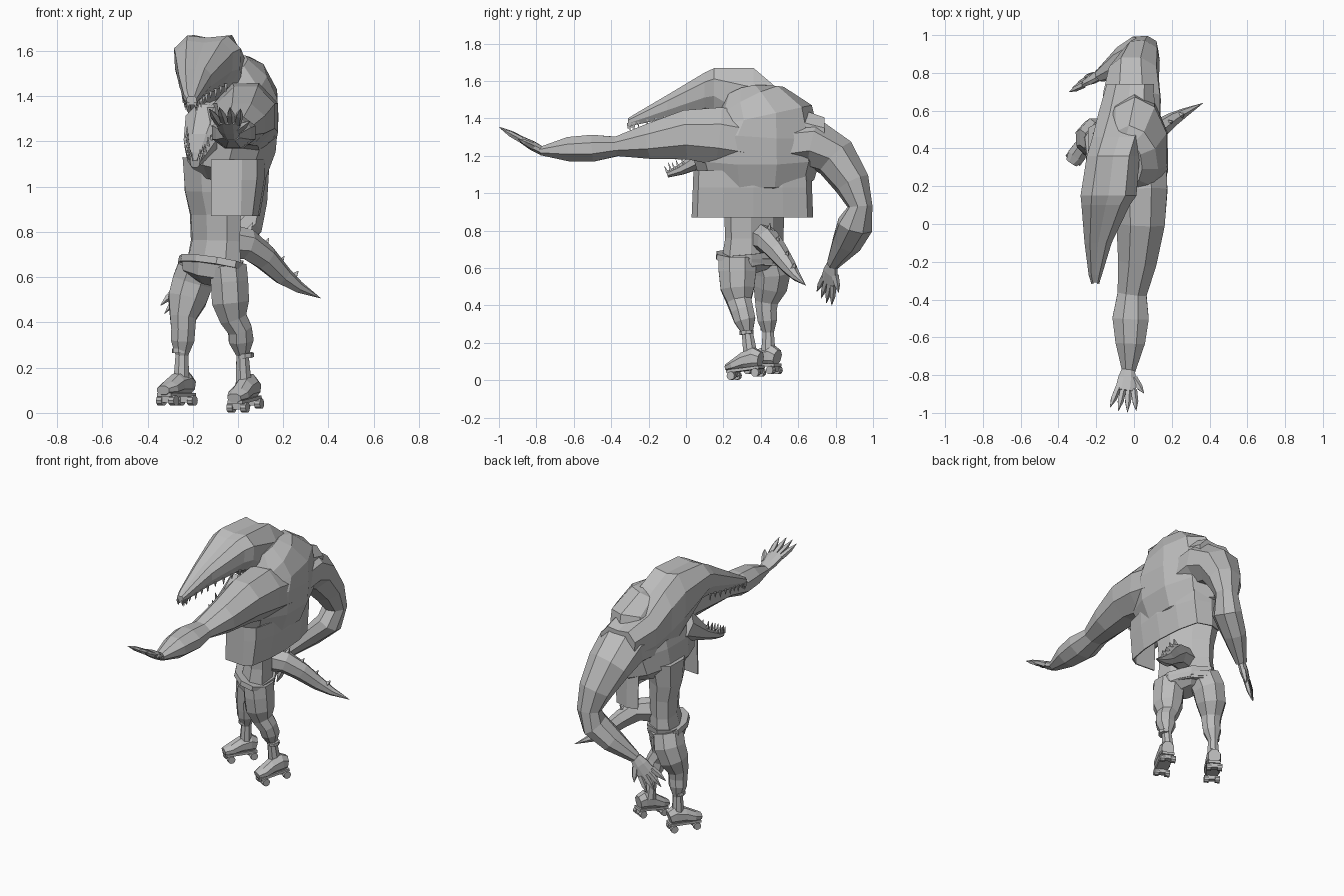
import bpy, bmesh, math
from mathutils import Vector, Matrix

cube = bpy.data.objects.get("Cube")
if cube:
    bpy.data.objects.remove(cube)

GREY = (0.5, 0.5, 0.5, 1)
grey = bpy.data.materials.new("plain grey")
grey.use_nodes = True
grey.diffuse_color = GREY
grey.node_tree.nodes["Principled BSDF"].inputs["Base Color"].default_value = GREY

X, Y, Z = Vector((1, 0, 0)), Vector((0, 1, 0)), Vector((0, 0, 1))
HIP = Vector((-.5, .87, 0))  # line through both hips


def finish(name, bm, matrix=None):
    bmesh.ops.recalc_face_normals(bm, faces=bm.faces)
    mesh = bpy.data.meshes.new(name)
    bm.to_mesh(mesh)
    bm.free()
    mesh.materials.append(grey)
    ob = bpy.data.objects.new(name, mesh)
    if matrix:
        ob.matrix_world = matrix
    bpy.context.collection.objects.link(ob)
    return ob


def skin(bm, rings):
    """Join rings of points into a closed skin."""
    rows = [[bm.verts.new(p) for p in ring] for ring in rings]
    n = len(rows[0])
    for a, b in zip(rows, rows[1:]):
        for i in range(n):
            j = (i + 1) % n
            bm.faces.new((a[i], a[j], b[j], b[i]))
    bm.faces.new(rows[0])
    bm.faces.new(rows[-1])


def tube(bm, pts, ref=Y, n=8):
    """Tube through (x, y, z, half size across ref, half size along ref)."""
    c = [Vector(p[:3]) for p in pts]
    rings = []
    for i, p in enumerate(pts):
        t = (c[min(i + 1, len(c) - 1)] - c[max(i - 1, 0)]).normalized()
        s = t.cross(ref).normalized()
        u = s.cross(t)
        angles = [(k + 0.5) * math.tau / n for k in range(n)]
        k = 1 / math.cos(math.pi / n)
        rings.append([c[i] + s * p[3] * k * math.cos(a) + u * p[4] * k * math.sin(a)
                      for a in angles])
    skin(bm, rings)


def limb(name, pts, ref=Y, n=8):
    bm = bmesh.new()
    tube(bm, pts, ref, n)
    return finish(name, bm)


def spike(bm, base, tip, r, n=4):
    ref = X if abs((tip - base).normalized().x) < 0.8 else Y
    tube(bm, [(*base, r, r), (*tip, 0.001, 0.001)], ref, n)


# Waist, and hunched shoulders above it
limb("waist", [(-.11, .36, .62, .1, .175), (-.1, .365, .76, .08, .16),
               (-.1, .365, .88, .085, .165), (-.11, .36, .98, .1, .18),
               (-.1, .36, 1.12, .12, .2)], HIP)
limb("torso", [(-.06, .38, 1.02, .12, .2), (-.05, .38, 1.07, .175, .29),
               (-.02, .38, 1.19, .19, .325), (0, .38, 1.32, .18, .32),
               (.005, .395, 1.41, .168, .27), (0, .345, 1.48, .125, .19),
               (-.03, .33, 1.53, .08, .12)], n=10)

# Open vest, hanging around the back
plan = [(-.12, .04), (.02, .03), (.1, .06), (.14, .2), (.15, .36),
        (.13, .52), (.08, .65), (-.04, .68), (-.11, .66)]
bm = bmesh.new()
rows = []
for z, pull, tuck in ((1.12, .85, .97), (1.03, .83, .98), (.87, .64, 1)):
    rows.append([bm.verts.new((x * pull if x > 0 else x, .36 + (y - .36) * tuck, z))
                 for x, y in plan])
for a, b in zip(rows, rows[1:]):
    for i in range(len(plan) - 1):
        bm.faces.new((a[i], a[i + 1], b[i + 1], b[i]))
vest = finish("vest", bm)
vest.modifiers.new("cloth", "SOLIDIFY").thickness = 0.008

# Head, lofted from the snout to the nape
outline = [(0, .96), (.6, 1), (1, .75), (.97, .35), (.6, 0)]
outline += [(-u, v) for u, v in reversed(outline[1:])]
bm = bmesh.new()
stations = [(-.31, -.205, .022, 1.40, 1.36), (-.27, -.205, .035, 1.425, 1.365),
            (-.1, -.19, .072, 1.525, 1.4), (.1, -.15, .128, 1.645, 1.44),
            (.15, -.135, .148, 1.668, 1.44), (.36, -.11, .14, 1.67, 1.25),
            (.46, -.08, .14, 1.585, 1.2), (.58, -.04, .15, 1.46, 1.18),
            (.74, -.02, .125, 1.405, 1.18)]
skin(bm, [[(cx + u * w, y, lo + v * (hi - lo)) for u, v in outline]
          for y, cx, w, hi, lo in stations])
finish("head", bm)

jaw = [(-.19, -.1, 1.1, .02, .017), (-.185, -.03, 1.125, .04, .028),
       (-.165, .1, 1.19, .075, .05), (-.12, .24, 1.28, .11, .1)]
limb("lower_jaw", jaw, Z)


def along(seq, f):
    """Point at fraction f of a list of equal-length stations."""
    f *= len(seq) - 1
    i = min(int(f), len(seq) - 2)
    return [a + (b - a) * (f - i) for a, b in zip(seq[i], seq[i + 1])]


# Teeth on both jaws
bm = bmesh.new()
for side in (-1, 1):
    for k in range(12):
        y, cx, w, hi, lo = along(stations[:4], k / 11)
        p = Vector((cx + side * w * .75, y, lo + .015))
        spike(bm, p, p - Z * (.033 + .01 * (k % 2)), .007)
    for k in range(8):
        x, y, z, w, h = along(jaw[:3], k / 7)
        p = Vector((x + side * w * .8, y, z + h * .6))
        spike(bm, p, p + Vector((0, -.015, .035 + .01 * (k % 2))), .007)
finish("teeth", bm)

# Arms
limb("left_arm", [(.01, .36, 1.27, .16, .15), (.035, .17, 1.305, .142, .155),
                  (.035, 0, 1.312, .128, .132), (.018, -.2, 1.275, .102, .093),
                  (-.01, -.37, 1.25, .077, .052), (-.018, -.5, 1.24, .096, .072),
                  (-.02, -.63, 1.235, .078, .065), (-.028, -.78, 1.225, .035, .022)], Z)
limb("right_arm", [(-.02, .5, 1.26, .13, .16), (-.01, .68, 1.27, .13, .15),
                   (0, .8, 1.19, .112, .128), (.035, .89, 1.05, .09, .098),
                   (.055, .93, .93, .062, .07), (.035, .905, .83, .092, .072),
                   (-.06, .86, .735, .078, .058), (-.18, .785, .62, .033, .033)],
     X + Y * .2)


def hand(name, wrist, tip, normal, thumb_side):
    wrist, tip = Vector(wrist), Vector(tip)
    reach = tip - wrist
    d = reach.normalized()
    s = d.cross(normal).normalized() * thumb_side
    size = reach.length
    bm = bmesh.new()
    palm = [(0, .033, .022), (.22, .048, .024), (.5, .055, .016)]
    tube(bm, [(*(wrist + reach * f), a, b) for f, a, b in palm], normal, 8)
    # Four fanned fingers with claw tips
    for k in range(4):
        o = k - 1.5
        root = wrist + reach * .45 + s * o * .028
        way = (d + s * o * .15).normalized() * size * (.55 - .05 * abs(o))
        tube(bm, [(*root, .015, .014), (*(root + way * .55), .014, .012),
                  (*(root + way), .001, .001)], normal, 5)
    root = wrist + reach * .2 + s * .035
    way = (d + s * .8).normalized() * size * .38
    tube(bm, [(*root, .018, .016), (*(root + way * .6), .014, .012),
              (*(root + way), .001, .001)], normal, 5)
    finish(name, bm)


hand("left_hand", (-.03, -.77, 1.225), (-.06, -1, 1.355), Z, -1)
hand("right_hand", (-.18, .785, .62), (-.315, .735, .42), Vector((-1, 1, 0)), 1)

# Hips, belt and legs
limb("hips", [(-.112, .355, .68, .115, .18), (-.115, .36, .62, .11, .165),
              (-.12, .37, .58, .06, .08)], HIP)
limb("belt", [(-.118, .345, .645, .122, .2), (-.112, .348, .675, .122, .2)], HIP, 10)
limb("left_leg", [(-.045, .275, .65, .083, .1), (-.038, .275, .58, .083, .1),
                  (-.033, .275, .49, .082, .09), (-.022, .285, .42, .06, .065),
                  (.008, .3, .37, .053, .06), (.014, .315, .32, .055, .057),
                  (.02, .328, .255, .027, .03), (.025, .345, .13, .035, .038)])
limb("right_leg", [(-.18, .44, .65, .083, .1), (-.2, .46, .58, .09, .1),
                   (-.225, .45, .5, .085, .09), (-.243, .43, .42, .058, .062),
                   (-.242, .43, .37, .053, .055), (-.245, .435, .32, .052, .052),
                   (-.248, .44, .255, .028, .03), (-.25, .44, .15, .035, .038)])


def skate(side, x, y, z, turn, pitch):
    """Roller boot pointing along local -y, with its ankle over the origin."""
    place = (Matrix.Translation((x, y, z)) @ Matrix.Rotation(turn, 4, "Z")
             @ Matrix.Rotation(pitch, 4, "X"))
    bm = bmesh.new()
    tube(bm, [(0, .065, .09, .036, .042), (0, .03, .1, .042, .058),
              (0, -.03, .095, .044, .046), (0, -.09, .078, .048, .032),
              (0, -.135, .07, .032, .02)], Z)
    finish(side + "_boot", bm, place)
    bm = bmesh.new()
    tube(bm, [(0, 0, .235, .035, .035), (0, 0, .255, .035, .035)])
    finish(side + "_boot_cuff", bm, place)
    # Sole plate with two axle blocks
    bm = bmesh.new()
    bmesh.ops.create_cube(bm, size=1, matrix=Matrix.Translation((0, -.03, .05))
                          @ Matrix.Diagonal((.074, .195, .016, 1)))
    for wy in (.045, -.1):
        bmesh.ops.create_cube(bm, size=1, matrix=Matrix.Translation((0, wy, .032))
                              @ Matrix.Diagonal((.05, .03, .03, 1)))
    finish(side + "_skate_plate", bm, place)
    bm = bmesh.new()
    for wx in (-.033, .033):
        for wy in (.045, -.1):
            bmesh.ops.create_cone(bm, cap_ends=True, segments=10, radius1=.023,
                                  radius2=.023, depth=.028,
                                  matrix=Matrix.Translation((wx, wy, .024))
                                  @ Matrix.Rotation(math.pi / 2, 4, "Y"))
    finish(side + "_skate_wheels", bm, place)


skate("left", .045, .35, .012, -.45, .12)
skate("right", -.255, .435, .03, -.6, 0)

# Tail with a row of spikes
tail = [(-.07, .4, .76, .065, .075), (.04, .44, .745, .06, .063), (.12, .49, .685, .05, .053),
        (.2, .55, .605, .036, .04), (.27, .59, .555, .022, .024), (.365, .64, .507, .001, .001)]
limb("tail", tail, Z, 7)
bm = bmesh.new()
for f in (.2, .38, .55, .72):
    x, y, z, a, b = along(tail, f)
    p = Vector((x, y, z + b * .7))
    spike(bm, p, p + Vector((.025, .01, .06 - .04 * f)), .017)
finish("tail_spikes", bm)
